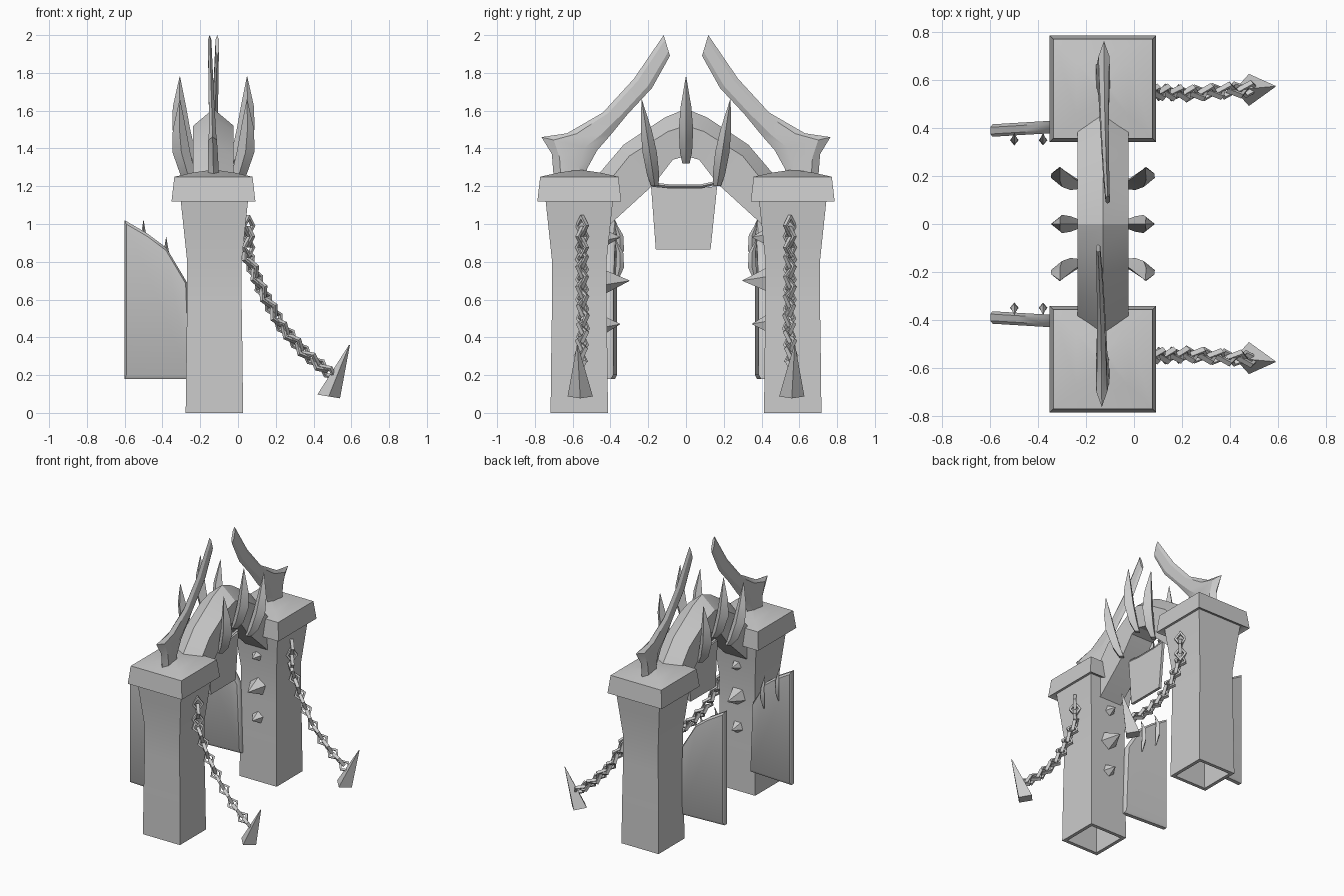
import bpy, bmesh, math
from mathutils import Vector, Matrix

cube = bpy.data.objects.get("Cube")
if cube:
    bpy.data.objects.remove(cube, do_unlink=True)

stone = bpy.data.materials.new("grey_stone")
stone.use_nodes = True
GREY = (0.6, 0.6, 0.6, 1)
stone.diffuse_color = GREY
stone.node_tree.nodes["Principled BSDF"].inputs["Base Color"].default_value = GREY

CX = -0.13  # shared centre line of towers and arch


def finish(name, bm, smooth=None):
    bmesh.ops.remove_doubles(bm, verts=bm.verts, dist=0.0005)
    bmesh.ops.recalc_face_normals(bm, faces=bm.faces)
    mesh = bpy.data.meshes.new(name)
    bm.to_mesh(mesh)
    bm.free()
    mesh.materials.append(stone)
    obj = bpy.data.objects.new(name, mesh)
    bpy.context.collection.objects.link(obj)
    if smooth:
        bpy.ops.object.select_all(action='DESELECT')
        obj.select_set(True)
        bpy.context.view_layer.objects.active = obj
        bpy.ops.object.shade_smooth_by_angle(angle=math.radians(smooth))
    return obj


def loft(name, rings, smooth=None, closed=False, bm=None):
    """Skin a list of equal-length rings; cap the ends unless closed."""
    own = bm is None
    bm = bm or bmesh.new()
    rows = [[bm.verts.new(p) for p in ring] for ring in rings]
    n = len(rows[0])
    pairs = list(zip(rows, rows[1:])) + ([(rows[-1], rows[0])] if closed else [])
    for a, b in pairs:
        for i in range(n):
            j = (i + 1) % n
            bm.faces.new((a[i], a[j], b[j], b[i]))
    if not closed:
        bm.faces.new(rows[0])
        bm.faces.new(rows[-1])
    return finish(name, bm, smooth) if own else bm


def square(cx, cy, hx, hy, z):
    return [(cx + a * hx, cy + b * hy, z) for a, b in ((-1, -1), (1, -1), (1, 1), (-1, 1))]


def tower(side, label):
    cy = 0.565 * side
    # hollow shaft with a slight waist and a flared head
    levels = [(0, .152), (.35, .148), (.6, .144), (.8, .144), (1.0, .165), (1.14, .18)]
    rings = [square(CX + .005, cy, h, h, z) for z, h in levels]
    rings += [square(CX + .005, cy, h - .025, h - .025, z) for z, h in levels[::-1]]
    loft(label + "_tower_shaft", rings, 35, closed=True)
    # low hipped cap
    cap = [(1.15, .16), (1.12, .222), (1.25, .207), (1.272, .11), (1.285, .02)]
    loft(label + "_tower_cap", [square(CX, cy, h, h, z) for z, h in cap], 35)
    # studs on the inner wall
    for z, r, length in ((.93, .045, .07), (.7, .065, .12), (.47, .045, .07)):
        bm = bmesh.new()
        rot = Matrix.Rotation(math.radians(90 * side), 4, 'X')
        bmesh.ops.create_cone(bm, cap_ends=True, segments=5, radius1=r, radius2=.002, depth=length,
                              matrix=Matrix.Translation((CX, side * (.42 - length / 2), z)) @ rot)
        finish(label + "_wall_stud", bm)


def horn_blade(side, label):
    # outer and inner edge stations of the big crescent, as (y, z)
    outer = [(.70, 1.24), (.71, 1.37), (.765, 1.46), (.63, 1.48), (.44, 1.59), (.275, 1.77), (.118, 2.0)]
    inner = [(.53, 1.24), (.525, 1.29), (.47, 1.39), (.40, 1.47), (.31, 1.58), (.18, 1.72), (.085, 1.89)]
    rings = []
    for k, (o, i) in enumerate(zip(outer, inner)):
        o, i = Vector(o), Vector(i)
        half = .03 - .0035 * k
        lean = side * .02 * max(0, (o.y - 1.3) / .7)
        ring = []
        for t, w in ((0, 0), (.22, 1), (.78, 1), (1, 0), (.78, -1), (.22, -1)):
            p = o.lerp(i, t)
            ring.append((CX + lean + w * half, side * p.x, p.y))
        rings.append(ring)
    loft(label + "_horn_blade", rings, 25)


def claw(name, path, sizes, wide, thick):
    """Diamond-section claw: path points with size factors along two fixed axes."""
    wide, thick = Vector(wide), Vector(thick)
    rings = []
    for p, s in zip(path, sizes):
        p = Vector(p)
        rings.append([p + wide * s, p + thick * s, p - wide * s, p - thick * s])
    loft(name, rings, 20)


def arch():
    # half stations: ridge, shoulder and underside as (y, z)
    half = [((.50, 1.22), (.46, 1.16), (.40, 1.0)),
            ((.33, 1.42), (.30, 1.36), (.17, 1.21)),
            ((.11, 1.565), (.095, 1.49), (.07, 1.34)),
            ((0, 1.61), (0, 1.52), (0, 1.36))]
    stations = [[(-y, z) for y, z in s] for s in half] + half[-2::-1]
    rings = []
    for r, s, u in stations:
        rings.append([(CX + .025, *r), (CX + .13, *s), (CX + .13 - .025, *u),
                      (CX + .08 - .16, *u), (CX - .08, *s)])
        rings[-1] = [(CX, *r), (CX + .107, *s), (CX + .09, *u), (CX - .09, *u), (CX - .107, *s)]
    loft("arch", rings, 30)


def arch_claws():
    for sx in (-1, 1):
        for y0, dy, z0 in ((0, 0, 1.32), (.165, .07, 1.2), (-.165, -.07, 1.2)):
            prof = [(.10, 0), (.135, .06), (.17, .18), (.18, .3), (.178, .46)]
            path = [(CX + sx * x, y0 + dy * h / .46, z0 + h) for x, h in prof]
            claw("arch_claw", path, (.5, .85, 1, .75, .03), (.047, 0, 0), (0, .038, 0))


def side_panel(side, label):
    # slab with a sloping broken top, hinged to the inner corner of the tower
    outline = [(-.6, .18), (-.6, 1.02), (-.48, .95), (-.38, .875), (-.27, .69), (-.25, .18)]
    mid = Vector((-.42, .6))
    rings = []
    for depth, shrink in ((-.026, .95), (-.014, 1), (.014, 1), (.026, .95)):
        ring = []
        for q in outline:
            p = mid + (Vector(q) - mid) * shrink
            ring.append((p.x, side * (.39 + .06 * (p.x + .6) + depth), p.y))
        rings.append(ring)
    loft(label + "_side_panel", rings, 40)
    # claws clipped over the top of the slab
    for x, z in ((-.5, .78), (-.38, .69)):
        path = [(x, side * (.37 - d), z + h) for d, h in ((0, 0), (.02, .08), (.02, .16), (-.01, .24))]
        claw(label + "_panel_claw", path, (.2, 1, .8, .05), (.018, 0, 0), (0, .022, 0))


def chain(side, label):
    pts = [Vector(p) for p in ((.055, .55, 1.02), (.055, .55, .82), (.13, .55, .64),
                               (.23, .545, .46), (.36, .555, .31), (.50, .565, .20))]
    # evenly spaced points along the path
    seg = [(b - a).length for a, b in zip(pts, pts[1:])]
    count, total = 17, sum(seg)
    bm = bmesh.new()
    for k in range(count):
        d, i = total * (k + .5) / count, 0
        while d > seg[i]:
            d -= seg[i]
            i += 1
        c = pts[i].lerp(pts[i + 1], d / seg[i])
        t = (pts[i + 1] - pts[i]).normalized()
        frame = t.to_track_quat('Z', 'Y').to_matrix() @ Matrix.Rotation(math.radians(45 + 90 * k), 3, 'Z')
        # diamond link with square section
        rings = []
        for a in range(4):
            ang = a * math.pi / 2
            ring = []
            for e, f in ((-.4, -1), (.5, -1), (.5, 1), (-.4, 1)):
                p = Vector(((.032 + .018 * e) * math.cos(ang), .011 * f, (.045 + .024 * e) * math.sin(ang)))
                q = c + frame @ p
                ring.append((q.x, side * q.y, q.z))
            rings.append(ring)
        loft("", rings, closed=True, bm=bm)
    mesh_name = label + "_chain"
    bmesh.ops.recalc_face_normals(bm, faces=bm.faces)
    finish(mesh_name, bm)
    # wedge-shaped ground spike
    base, tip = Vector((.48, .56 * side, .087)), Vector((.59, .575 * side, .36))
    ring = [base + Vector(v) for v in ((-.06, 0, .01), (0, -.067, 0), (.06, 0, -.01), (0, .067, 0))]
    loft(label + "_chain_spike", [ring, [tip + (v - base) * .04 for v in ring]], 20)


for side, label in ((-1, "front"), (1, "back")):
    tower(side, label)
    horn_blade(side, label)
    side_panel(side, label)
    chain(side, label)
arch()
arch_claws()

# hanging sign with a sagging cord above it
sign = [(-.185, 1.2), (-.08, 1.19), (.07, 1.19), (.165, 1.2), (.13, .865), (-.16, .865)]
loft("hanging_sign", [[(x, y, z) for y, z in sign] for x in (-.13, -.11)])
cord = [(-.18, 1.21), (-.09, 1.2), (.08, 1.2), (.17, 1.22)]
loft("sign_cord", [[(-.12 + a, y, z + b) for a, b in ((-.01, 0), (0, -.01), (.01, 0), (0, .01))] for y, z in cord])
